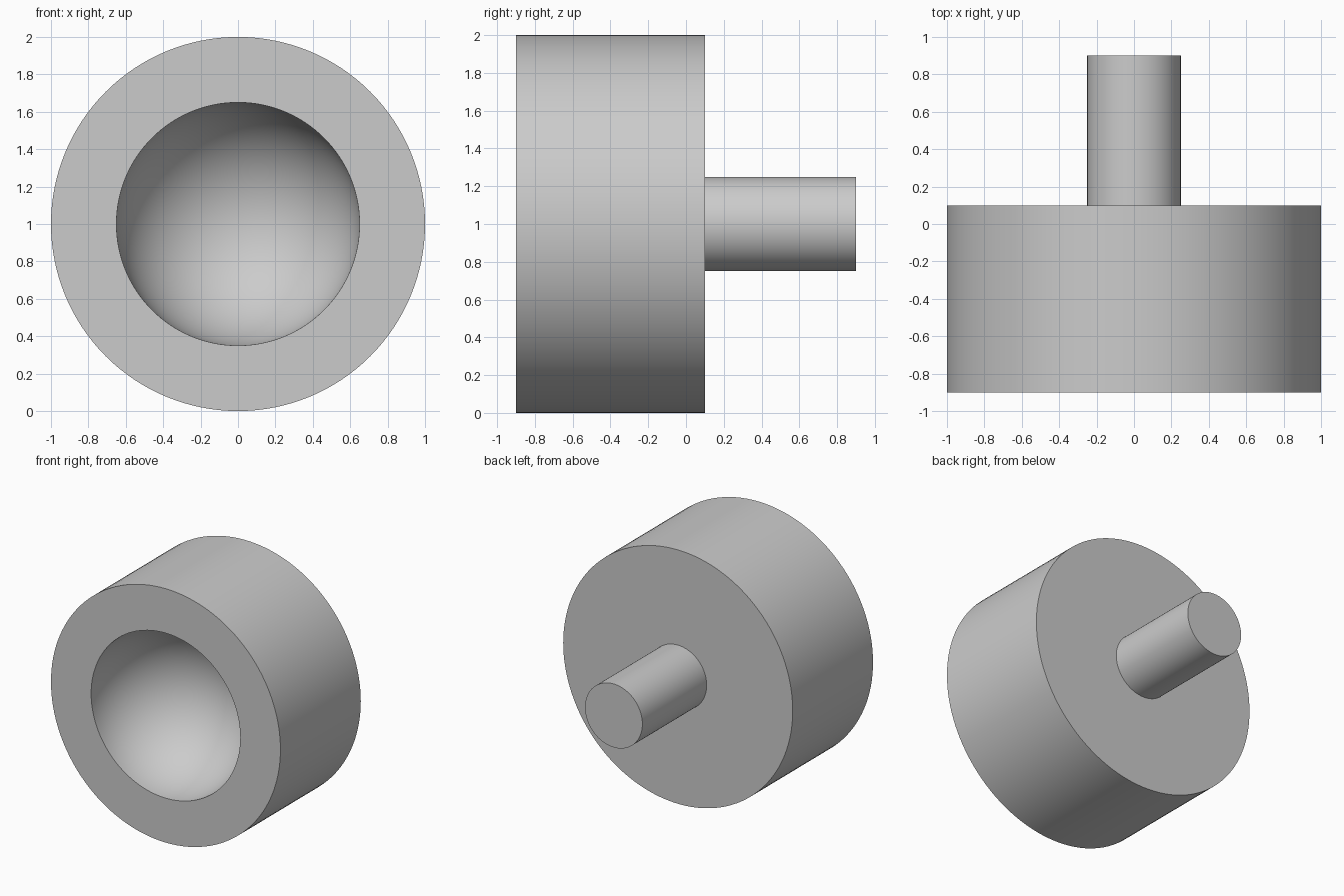
import bpy
from math import cos, sin, pi, radians
from mathutils import Matrix
import bmesh

SIDES = 128

cube = bpy.data.objects.get("Cube")
if cube:
    bpy.data.objects.remove(cube, do_unlink=True)

grey = bpy.data.materials.new("light grey")
grey.use_nodes = True
colour = (0.6, 0.6, 0.6, 1)
grey.diffuse_color = colour
grey.node_tree.nodes["Principled BSDF"].inputs["Base Color"].default_value = colour


def lathe(name, profile):
    """Spin a (radius, y) profile around the y axis at height 1."""
    bm = bmesh.new()
    verts = [bm.verts.new((r, y, 0)) for r, y in profile]
    edges = [bm.edges.new(pair) for pair in zip(verts, verts[1:])]
    bmesh.ops.spin(bm, geom=verts + edges, cent=(0, 0, 0), axis=(0, 1, 0),
                   angle=2 * pi, steps=SIDES, use_duplicate=False)
    bmesh.ops.remove_doubles(bm, verts=bm.verts, dist=0.0005)
    bmesh.ops.recalc_face_normals(bm, faces=bm.faces)
    bmesh.ops.transform(bm, matrix=Matrix.Translation((0, 0, 1)), verts=bm.verts)
    mesh = bpy.data.meshes.new(name)
    bm.to_mesh(mesh)
    bm.free()
    mesh.materials.append(grey)
    obj = bpy.data.objects.new(name, mesh)
    bpy.context.collection.objects.link(obj)
    bpy.ops.object.select_all(action="DESELECT")
    obj.select_set(True)
    bpy.context.view_layer.objects.active = obj
    bpy.ops.object.shade_smooth_by_angle(angle=radians(30))
    return obj


# Drum with a hemispherical hollow in its front face, and a shaft on its back
FRONT, BACK, TIP = -0.9, 0.1, 0.9
HOLLOW, SHAFT = 0.65, 0.25
STEPS = 32
bowl = [(HOLLOW * sin(a), FRONT + HOLLOW * cos(a))
        for a in (i * pi / 2 / STEPS for i in range(STEPS + 1))]
body = [(1, FRONT), (1, BACK), (SHAFT, BACK), (SHAFT, TIP), (0, TIP)]
lathe("drum_with_socket_and_shaft", bowl + body)
